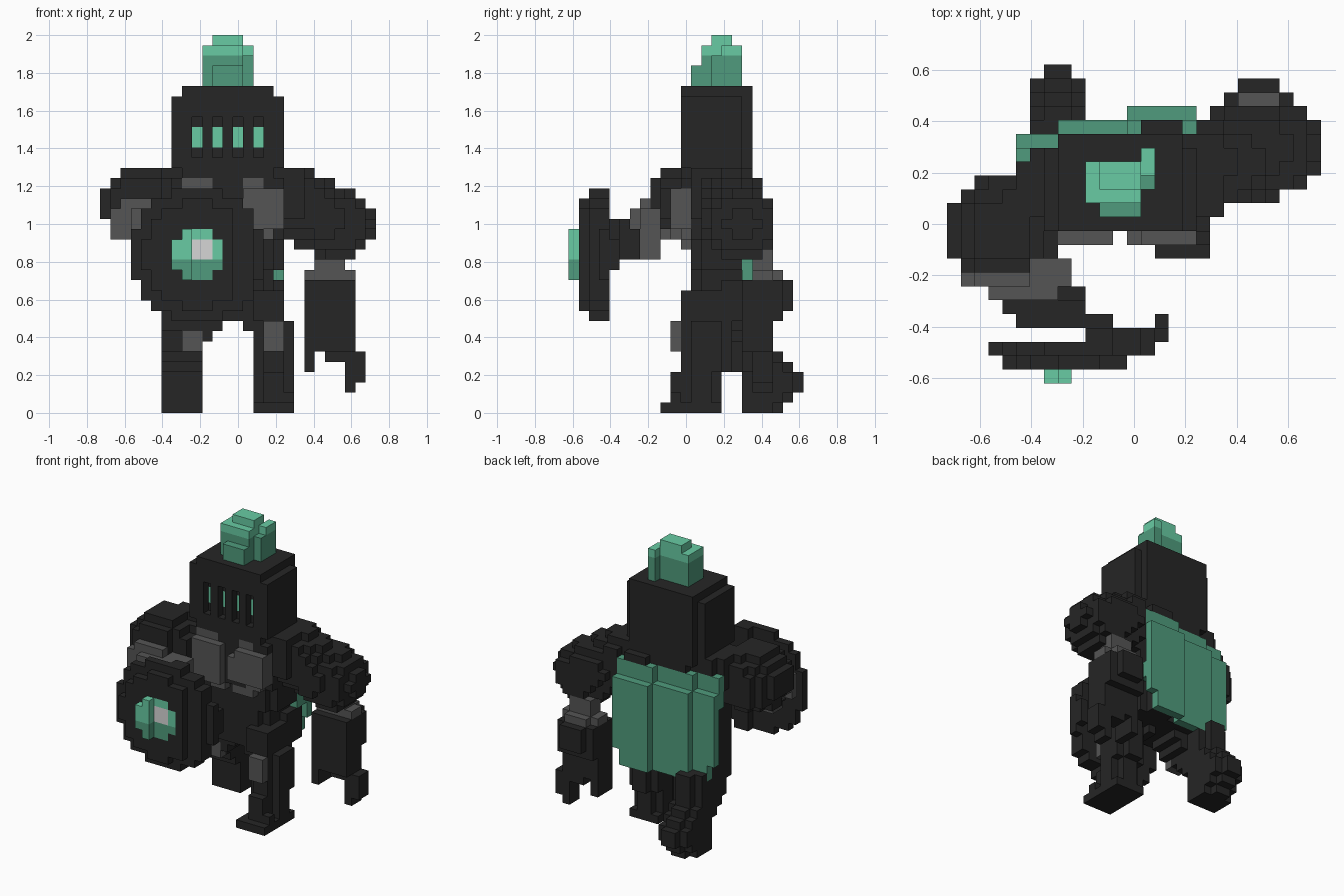
import bpy
import bmesh
from mathutils import Vector

cube = bpy.data.objects.get("Cube")
if cube:
    bpy.data.objects.remove(cube, do_unlink=True)

V = 2 / 37                              # size of one block
ORIGIN = Vector((-13.5, -11.5, 0))      # block grid corner


def material(name, rgb):
    m = bpy.data.materials.new(name)
    m.use_nodes = True
    m.diffuse_color = (*rgb, 1)
    bsdf = m.node_tree.nodes["Principled BSDF"]
    bsdf.inputs["Base Color"].default_value = (*rgb, 1)
    bsdf.inputs["Roughness"].default_value = 0.9
    return m


BLACK = material("charcoal armour", (0.019, 0.019, 0.019))
GREY = material("dark grey", (0.09, 0.09, 0.09))
LIGHT = material("light green", (0.14, 0.60, 0.37))
GREEN = material("mid green", (0.08, 0.33, 0.205))
WHITE = material("pale grey", (0.67, 0.67, 0.67))


# Block shapes: each returns a set of grid cells
def box(x0, x1, y0, y1, z0, z1):
    return {(x, y, z) for x in range(x0, x1) for y in range(y0, y1) for z in range(z0, z1)}


def column(x0, x1, y0, y1, z0, z1):
    """Box with its four upright edges cut away."""
    return box(x0 + 1, x1 - 1, y0, y1, z0, z1) | box(x0, x1, y0 + 1, y1 - 1, z0, z1)


GRID = box(0, 27, 0, 23, 0, 37)


def ball(c, r):
    return {p for p in GRID
            if sum(((p[k] + 0.5 - c[k]) / r[k]) ** 2 for k in range(3)) <= 1}


def limb(a, b, r):
    a, b = Vector(a), Vector(b)
    d = b - a
    out = set()
    for p in GRID:
        q = Vector(p) + Vector((0.5, 0.5, 0.5))
        t = max(0, min(1, (q - a).dot(d) / d.length_squared))
        if (q - a - d * t).length <= r:
            out.add(p)
    return out


SIDES = [((1, 0, 0), [(1, 0, 0), (1, 1, 0), (1, 1, 1), (1, 0, 1)]),
         ((-1, 0, 0), [(0, 0, 0), (0, 0, 1), (0, 1, 1), (0, 1, 0)]),
         ((0, 1, 0), [(0, 1, 0), (0, 1, 1), (1, 1, 1), (1, 1, 0)]),
         ((0, -1, 0), [(0, 0, 0), (1, 0, 0), (1, 0, 1), (0, 0, 1)]),
         ((0, 0, 1), [(0, 0, 1), (1, 0, 1), (1, 1, 1), (0, 1, 1)]),
         ((0, 0, -1), [(0, 0, 0), (0, 1, 0), (1, 1, 0), (1, 0, 0)])]
taken = set()


def part(name, mat, cells):
    """Skin the free cells of a part; earlier parts keep their cells."""
    cells = cells - taken
    taken.update(cells)
    bm = bmesh.new()
    verts = {}
    for c in sorted(cells):
        for n, corners in SIDES:
            if (c[0] + n[0], c[1] + n[1], c[2] + n[2]) in cells:
                continue
            face = []
            for k in corners:
                p = (c[0] + k[0], c[1] + k[1], c[2] + k[2])
                if p not in verts:
                    verts[p] = bm.verts.new((Vector(p) + ORIGIN) * V)
                face.append(verts[p])
            bm.faces.new(face)
    mesh = bpy.data.meshes.new(name)
    bm.to_mesh(mesh)
    bm.free()
    mesh.materials.append(mat)
    bpy.context.collection.objects.link(bpy.data.objects.new(name, mesh))


# Plume
plume = (box(11, 14, 12, 13, 32, 34) | box(10, 14, 13, 16, 32, 36)
         | box(14, 15, 14, 15, 32, 35) | box(14, 15, 15, 17, 32, 36)
         | box(11, 14, 14, 16, 36, 37))
part("plume_base", GREEN, {p for p in plume if p[2] < 35})
part("plume_tip", LIGHT, {p for p in plume if p[2] >= 35})

# Helmet with four tall recessed eye slits
slits = set()
for i, x in enumerate((9, 11, 13, 15)):
    slits |= box(x, x + 1, 11, 12, 25, 29)
    part(f"eye_slit_{i + 1}", LIGHT, box(x, x + 1, 12, 13, 26, 28))
helmet = box(8, 17, 11, 18, 23, 32) | box(7, 18, 12, 17, 23, 31) | box(7, 18, 11, 12, 24, 31)
part("helmet", BLACK, helmet - slits)

# Cape in three stepped panels, the top drawn in under the collar
cape = (box(17, 18, 17, 19, 13, 15) | box(5, 6, 16, 17, 18, 22))
for x0, x1, y in ((5, 8, 17), (8, 13, 18), (13, 18, 19)):
    cape |= box(x0, x1, y, y + 1, 9, 20) | box(x0, x1, y - 1, y, 20, 22)
part("cape", GREEN, cape - box(17, 18, 19, 20, 9, 11) - box(5, 6, 17, 18, 9, 11))

# Chest plates and belly bands
part("chest_plate_right", GREY, box(8, 12, 10, 12, 17, 22) | box(8, 11, 11, 12, 22, 23)
     | box(10, 12, 11, 12, 16, 17))
part("chest_plate_left", GREY, box(13, 18, 10, 12, 18, 21) | box(14, 18, 10, 12, 21, 22)
     | box(14, 16, 11, 12, 22, 23) | box(15, 17, 11, 12, 17, 18) | box(13, 16, 11, 12, 16, 17))

# Torso, waist and hips
torso = (box(7, 18, 11, 17, 18, 23) | column(7, 18, 11, 17, 17, 18)
         | column(8, 17, 12, 18, 12, 14) | column(8, 18, 12, 18, 14, 23)
         | column(13, 18, 13, 19, 14, 23) | column(6, 10, 12, 17, 10, 23)
         | box(5, 20, 12, 16, 22, 24) | box(6, 20, 16, 17, 22, 24)
         | box(8, 19, 15, 17, 21, 24) | box(13, 19, 16, 18, 20, 23))
hips = (column(6, 18, 12, 18, 9, 12) | box(15, 18, 11, 18, 9, 12) | column(13, 18, 14, 19, 9, 13)
        | box(10, 11, 13, 17, 7, 9) | box(11, 12, 13, 17, 8, 9) | box(14, 15, 12, 16, 8, 9))
part("torso", BLACK, torso)
part("hips", BLACK, hips)

# Left leg, planted forward
part("left_knee", GREY, box(16, 18, 10, 11, 6, 9))
part("left_leg", BLACK, column(15, 19, 11, 15, 1, 4) | column(15, 19, 11, 16, 4, 9)
     | box(15, 19, 9, 15, 0, 1)
     | box(16, 19, 10, 11, 1, 2) | box(16, 18, 10, 11, 2, 4))

# Right leg, trailing behind: front and back limit of each layer
part("right_knee", GREY, box(8, 10, 13, 14, 6, 8))
right_leg = set()
for z, (y0, y1) in enumerate([(17, 21), (17, 22), (17, 23), (17, 23), (16, 22),
                              (15, 21), (14, 20), (14, 20), (13, 20), (13, 20)]):
    right_leg |= box(6, 10, y0, y1 - 1, z, z + 1) | box(7, 9, y1 - 1, y1, z, z + 1)
part("right_leg", BLACK, right_leg | column(6, 10, 12, 18, 9, 12))

# Left arm: drooping shoulder, thin elbow, forked forearm
part("left_elbow", GREY, box(21, 24, 18, 20, 14, 16) | box(21, 24, 18, 21, 13, 14)
     | box(20, 25, 18, 20, 13, 14))
part("left_shoulder", BLACK, (limb((18, 15.5, 21), (23.4, 17, 18.3), 3.49)
     | limb((15, 15, 21.3), (19, 15.5, 21.2), 2.6)) - box(17, 18, 18, 19, 22, 25))
part("left_forearm", BLACK, column(20, 25, 17, 22, 10, 13) | box(20, 25, 17, 21, 9, 13)
     | box(20, 25, 17, 20, 6, 9) | box(22, 24, 18, 20, 5, 6) | box(20, 21, 17, 20, 4, 9)
     | box(24, 25, 18, 20, 2, 6) | box(25, 26, 18, 20, 3, 6)
     - box(22, 23, 17, 20, 0, 8))

# Right arm: round shoulder, grey forearm, hand behind the shield
part("right_hand", BLACK, box(5, 12, 4, 5, 15, 19) | box(4, 10, 5, 6, 15, 19)
     | box(5, 10, 6, 7, 15, 18))
part("right_forearm", GREY, limb((3.3, 8.2, 19), (6.5, 7.4, 17.3), 1.9) | box(2, 6, 7, 8, 18, 21)
     | box(1, 2, 7, 8, 17, 20) | box(3, 9, 7, 9, 15, 20) | box(3, 8, 6, 7, 16, 20))
part("right_shoulder", BLACK, (ball((4.0, 11, 20.3), (4.0, 4.4, 3.8))
     | limb((4.5, 12.5, 21), (9, 14.5, 21), 2.7))
     - box(2, 10, 6, 8, 15, 25) - box(6, 10, 7, 9, 15, 25))

# Shield boss: green ring, pale centre and raised strip
ring = box(7, 12, 1, 2, 13, 18) - box(11, 12, 1, 2, 13, 14) - box(11, 12, 1, 2, 17, 18)
ring |= box(8, 9, 0, 1, 13, 18) | box(7, 8, 0, 1, 14, 17)
ring -= box(7, 8, 1, 2, 13, 14) | box(7, 8, 1, 2, 17, 18)
part("boss_centre", WHITE, box(9, 11, 1, 2, 15, 17))
part("boss_lower", GREEN, {p for p in ring if p[2] < 15})
part("boss_upper", LIGHT, {p for p in ring if p[2] >= 15})

# Round shield, domed and turned slightly
shield = set()
for x, _, z in box(3, 16, 0, 1, 9, 22):
    r = ((x - 9) ** 2 + (z - 15) ** 2) ** 0.5
    if r <= 6.6:
        y = 1 + (r > 5.2 or x >= 13) + (x >= 15)
        shield |= box(x, x + 1, y, max(y + 1, 3 + (x >= 10)), z, z + 1)
part("shield", BLACK, shield | box(15, 16, 4, 5, 14, 17))
